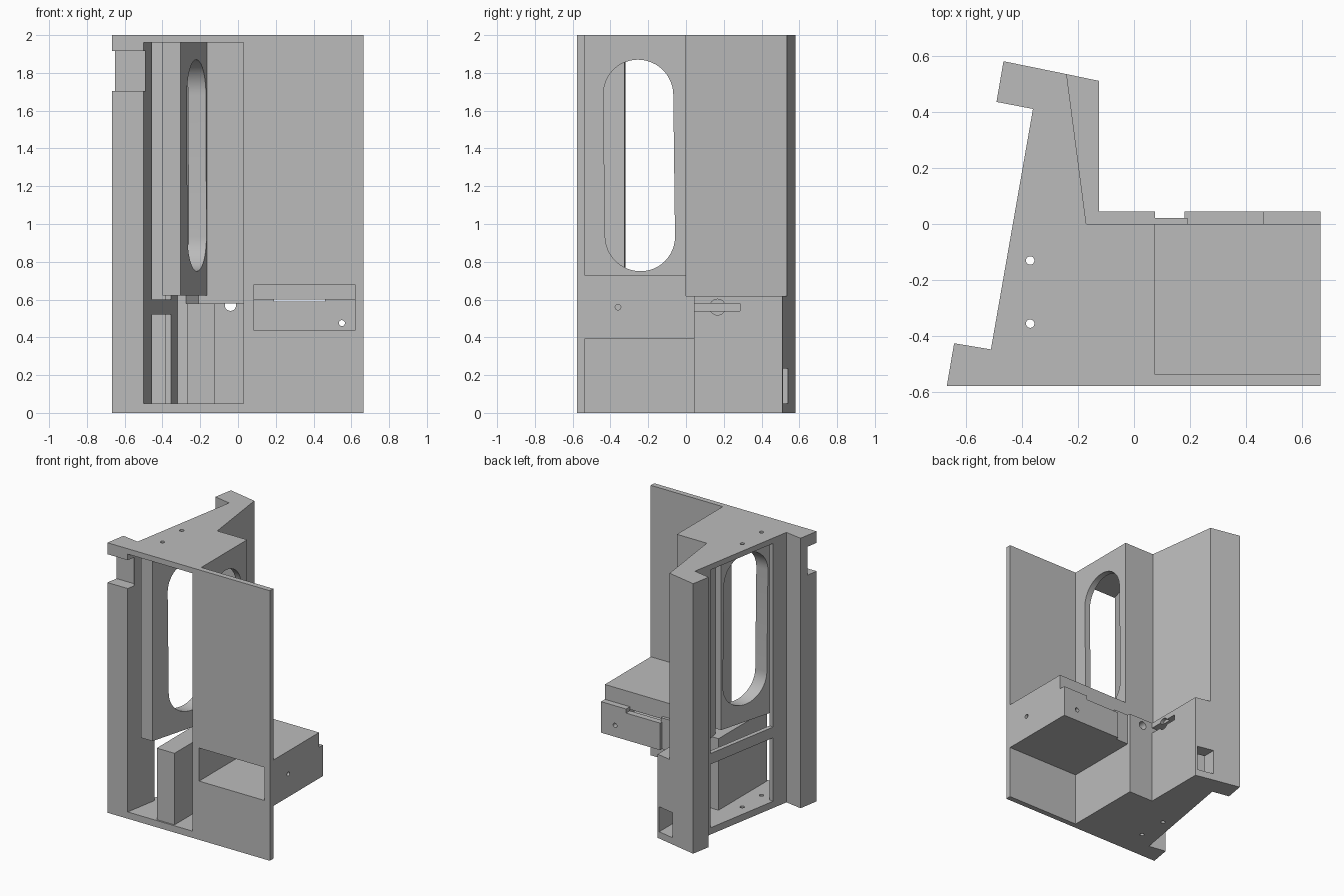
import bpy, bmesh, math
from mathutils import Vector

old = bpy.data.objects.get("Cube")
if old:
    bpy.data.objects.remove(old, do_unlink=True)

grey = bpy.data.materials.new("plain_grey")
grey.use_nodes = True
COLOUR = (0.5, 0.5, 0.5, 1)
grey.diffuse_color = COLOUR
grey.node_tree.nodes["Principled BSDF"].inputs["Base Color"].default_value = COLOUR


def extrude(name, ring, depth):
    """Solid made by sweeping a closed ring of 3D points along a vector."""
    bm = bmesh.new()
    face = bm.faces.new([bm.verts.new(p) for p in ring])
    moved = bmesh.ops.extrude_face_region(bm, geom=[face])["geom"]
    verts = [v for v in moved if isinstance(v, bmesh.types.BMVert)]
    bmesh.ops.translate(bm, verts=verts, vec=Vector(depth))
    bmesh.ops.recalc_face_normals(bm, faces=bm.faces)
    mesh = bpy.data.meshes.new(name)
    bm.to_mesh(mesh)
    bm.free()
    mesh.materials.append(grey)
    obj = bpy.data.objects.new(name, mesh)
    bpy.context.collection.objects.link(obj)
    return obj


def prism(name, outline, z0, z1):
    return extrude(name, [(x, y, z0) for x, y in outline], (0, 0, z1 - z0))


def box(name, x0, x1, y0, y1, z0, z1):
    return prism(name, [(x0, y0), (x1, y0), (x1, y1), (x0, y1)], z0, z1)


def rod(name, centre, radius, depth):
    """Round rod starting at a centre and running along a vector."""
    axis = Vector(depth).normalized()
    turn = axis.to_track_quat('Z', 'Y')
    ring = []
    for i in range(24):
        a = math.tau * i / 24
        ring.append(Vector(centre) + turn @ Vector((math.cos(a), math.sin(a), 0)) * radius)
    return extrude(name, ring, depth)


def combine(target, tool, operation='DIFFERENCE'):
    """Apply a boolean and remove the tool."""
    tool.hide_render = True
    mod = target.modifiers.new("boolean", 'BOOLEAN')
    mod.operation, mod.object, mod.solver = operation, tool, 'EXACT'
    bpy.context.view_layer.update()
    graph = bpy.context.evaluated_depsgraph_get()
    mesh = bpy.data.meshes.new_from_object(target.evaluated_get(graph))
    target.modifiers.clear()
    target.data = mesh
    bpy.data.objects.remove(tool, do_unlink=True)


def window_cutter():
    """Tall rounded window running across x."""
    ring = []
    for i in range(50):
        a = math.pi * (i % 25) / 24 + (math.pi if i >= 25 else 0)
        mid = 1.685 if i < 25 else 0.935
        z = mid + 0.185 * math.sin(a)
        ring.append((-0.42, -0.25 + 0.185 * math.cos(a) - 0.012 * (z - 1.5), z))
    return extrude("window_cutter", ring, (0.7, 0, 0))


# Tower with front panel and two side posts
body = prism("tower_body", [
    (-0.667, -0.577), (0.665, -0.577), (0.665, -0.537), (0.075, -0.537),
    (0.075, 0), (-0.17, 0), (-0.24, 0.534), (-0.465, 0.58), (-0.49, 0.435),
    (-0.36, 0.41), (-0.51, -0.447), (-0.641, -0.425)], 0, 2)

# Wider foot, drawer housing and its back plate
for part in (
    prism("foot", [(0.075, -0.02), (0.075, 0.045), (-0.125, 0.045),
                   (-0.125, 0.51), (-0.24, 0.534), (-0.3, 0.4), (-0.22, -0.02)], 0, 0.62),
    box("housing", 0.06, 0.665, -0.55, 0, 0.39, 0.73),
    box("plate_thick", 0.46, 0.665, -0.02, 0.045, 0.39, 0.62),
    box("plate_low", 0.18, 0.47, -0.02, 0.045, 0.39, 0.59),
    box("plate_thin", 0.06, 0.19, -0.02, 0.022, 0.39, 0.62),
):
    combine(body, part, 'UNION')

# Cavities open to the front
for cutter in (
    prism("upper_cavity", [(-0.504, -0.6), (0.03, -0.6), (0.03, -0.045),
                           (-0.21, -0.045), (-0.275, 0.44), (-0.32, 0.45)], 0.05, 1.96),
    prism("lower_cavity", [(-0.504, -0.6), (0.03, -0.6), (0.03, 0.003),
                           (-0.17, 0.003), (-0.17, 0.42), (-0.32, 0.45)], 0.05, 0.58),
    box("housing_cavity", 0.085, 0.62, -0.6, -0.04, 0.435, 0.68),
    box("housing_pocket", 0.085, 0.62, -0.1, 0.0, 0.435, 0.6),
):
    combine(body, cutter)

# Openings in the sloping left wall, between the posts
for z0, z1 in ((0.05, 0.52), (0.6, 1.96)):
    combine(body, prism("side_opening", [(-0.53, -0.313), (-0.42, -0.332),
                                         (-0.31, 0.25), (-0.42, 0.27)], z0, z1))

# Post notch, rear outlet, cable slot and window
combine(body, box("post_notch", -0.7, -0.49, -0.6, -0.49, 1.705, 1.915))
combine(body, box("rear_outlet", -0.265, -0.14, 0.3, 0.6, 0.05, 0.235))
combine(body, box("cable_slot", -0.2, -0.1, 0.046, 0.285, 0.54, 0.58))
combine(body, window_cutter())

# Round holes
for centre, radius, depth in (
    ((-0.15, 0.167, 0.56), 0.042, (0.1, 0, 0)),
    ((-0.04, -0.02, 0.57), 0.03, (0, 0.1, 0)),
    ((0.55, -0.02, 0.475), 0.016, (0, 0.1, 0)),
    ((0.6, -0.36, 0.56), 0.015, (0.1, 0, 0)),
    ((-0.37, -0.13, -0.1), 0.015, (0, 0, 2.3)),
    ((-0.37, -0.355, -0.1), 0.015, (0, 0, 0.3)),
    ((-0.37, -0.355, 1.9), 0.015, (0, 0, 0.3)),
):
    combine(body, rod("hole", centre, radius, depth))

# Slanted inner wall with the matching window
inner_wall = prism("inner_window_wall", [(-0.4, -0.565), (-0.305, -0.565),
                                         (-0.163, -0.043), (-0.258, -0.043)], 0.622, 1.962)
combine(inner_wall, window_cutter())
for centre_y in (-0.13, -0.355):
    combine(inner_wall, rod("hole", (-0.37, centre_y, 1.9), 0.015, (0, 0, 0.2)))

# Pedestal standing on the floor inside
box("inner_pedestal", -0.27, -0.125, -0.565, 0.005, 0.048, 0.58)

# Crisp flat faces, smooth only inside the round cuts
for obj in (body, inner_wall):
    bpy.ops.object.select_all(action='DESELECT')
    obj.select_set(True)
    bpy.context.view_layer.objects.active = obj
    bpy.ops.object.shade_smooth_by_angle(angle=math.radians(20))
